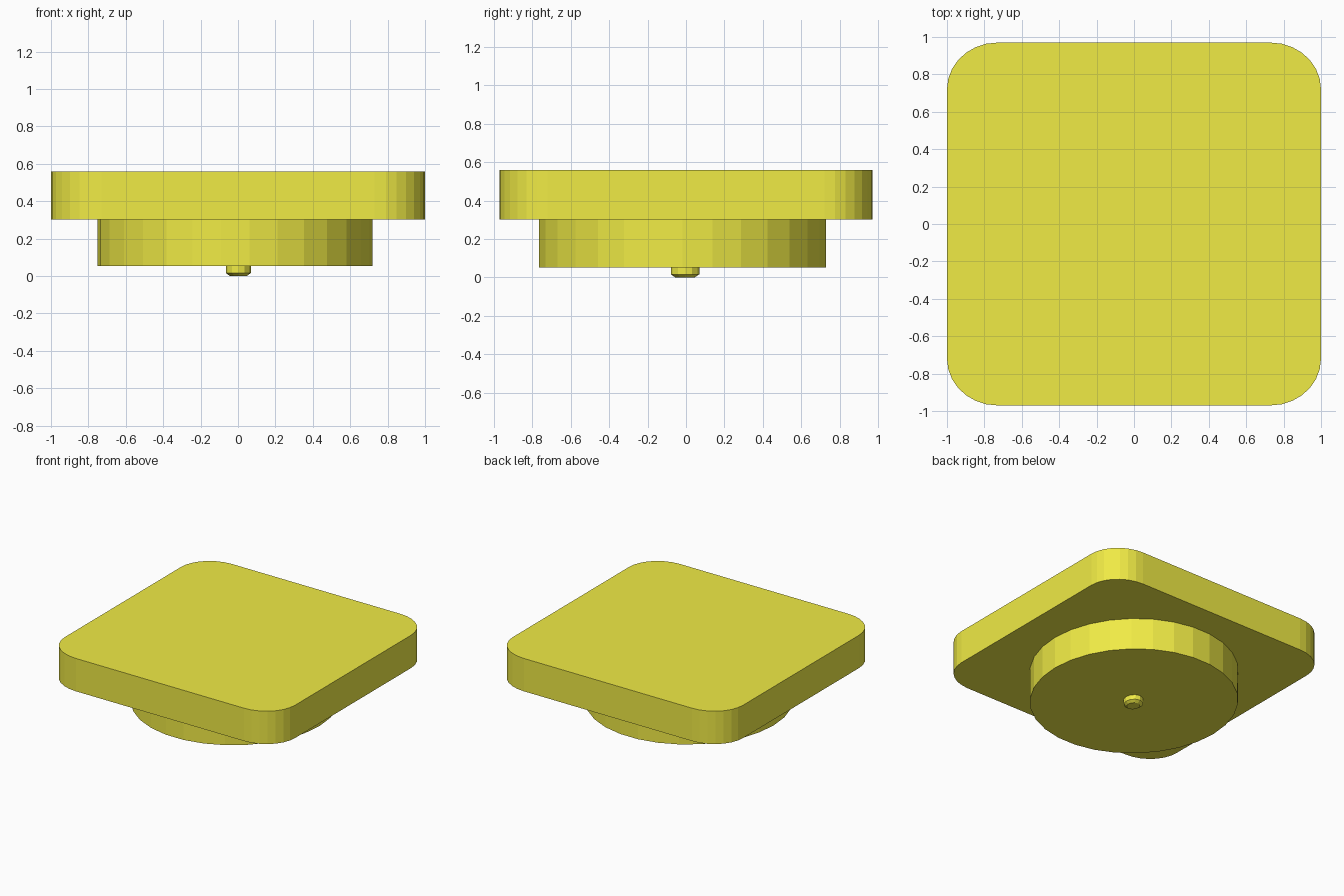
import bpy, bmesh, math

if "Cube" in bpy.data.objects:
    bpy.data.objects.remove(bpy.data.objects["Cube"])

yellow = bpy.data.materials.new("yellow")
yellow.diffuse_color = (0.87, 0.83, 0.06, 1)
yellow.use_nodes = True
yellow.node_tree.nodes["Principled BSDF"].inputs["Base Color"].default_value = yellow.diffuse_color


def ellipse(cx, cy, rx, ry, sides):
    steps = [2 * math.pi * i / sides for i in range(sides)]
    return [(cx + rx * math.cos(a), cy + ry * math.sin(a)) for a in steps]


def rounded_rectangle(hx, hy, rx, ry, segments):
    points = []
    for quarter, (sx, sy) in enumerate([(1, 1), (-1, 1), (-1, -1), (1, -1)]):
        for i in range(segments + 1):
            a = math.pi / 2 * (quarter + i / segments)
            points.append((sx * (hx - rx) + rx * math.cos(a),
                           sy * (hy - ry) + ry * math.sin(a)))
    return points


def loft(name, sections):
    """Closed solid through (outline, z) sections, listed bottom to top."""
    bm = bmesh.new()
    rings = [[bm.verts.new((x, y, z)) for x, y in outline] for outline, z in sections]
    n = len(rings[0])
    for low, high in zip(rings, rings[1:]):
        for i in range(n):
            j = (i + 1) % n
            bm.faces.new((low[i], low[j], high[j], high[i]))
    bm.faces.new(rings[0][::-1])
    bm.faces.new(rings[-1])
    mesh = bpy.data.meshes.new(name)
    bm.to_mesh(mesh)
    bm.free()
    mesh.materials.append(yellow)
    obj = bpy.data.objects.new(name, mesh)
    bpy.context.collection.objects.link(obj)
    return obj


# Rounded square top plate
plate = rounded_rectangle(1.0, 0.97, 0.27, 0.25, 7)
loft("top_plate", [(plate, 0.302), (plate, 0.56)])

# Round boss below the plate, slightly off centre
boss = ellipse(-0.015, -0.018, 0.735, 0.75, 30)
loft("round_boss", [(boss, 0.053), (boss, 0.302)])

# Small chamfered pin under the boss
pin = ellipse(0.002, -0.005, 0.067, 0.074, 12)
pin_tip = ellipse(0.002, -0.005, 0.045, 0.05, 12)
loft("centre_pin", [(pin_tip, 0.0), (pin, 0.016), (pin, 0.053)])
